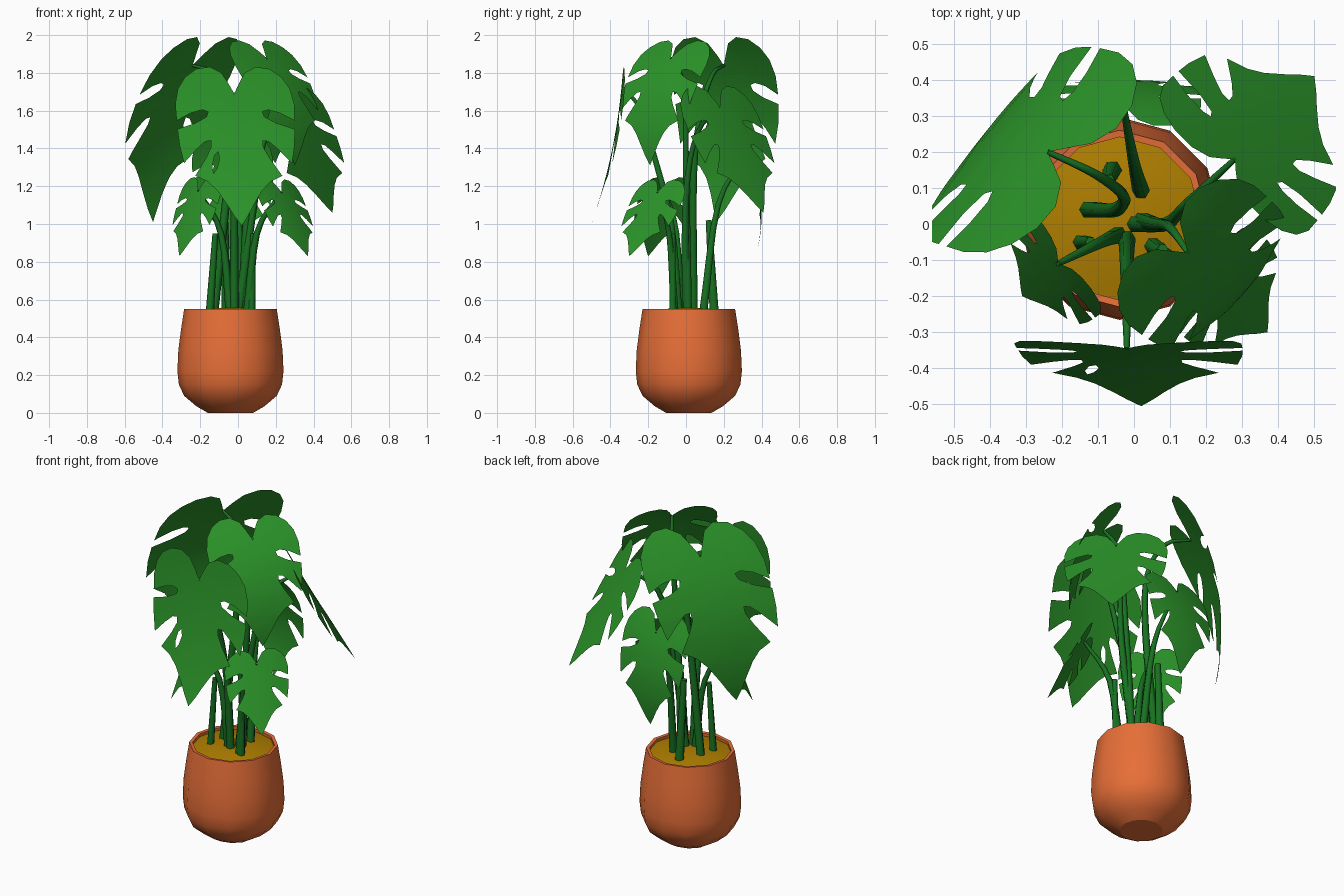
import bpy, bmesh, math
from mathutils import Vector

if "Cube" in bpy.data.objects:
    bpy.data.objects.remove(bpy.data.objects["Cube"])


def material(name, rgb):
    m = bpy.data.materials.new(name)
    m.diffuse_color = (*rgb, 1)
    m.use_nodes = True
    m.node_tree.nodes["Principled BSDF"].inputs["Base Color"].default_value = m.diffuse_color
    return m


TERRACOTTA = material("terracotta", (0.86, 0.17, 0.042))
SOIL = material("soil", (0.43, 0.21, 0.0))
LEAF = material("leaf_green", (0.024, 0.295, 0.022))
STEM = material("stem_green", (0.009, 0.165, 0.015))


def finish(bm, name, mat, angle=40):
    for f in bm.faces:
        f.smooth = True
    me = bpy.data.meshes.new(name)
    bm.to_mesh(me)
    bm.free()
    me.set_sharp_from_angle(angle=math.radians(angle))
    me.materials.append(mat)
    ob = bpy.data.objects.new(name, me)
    bpy.context.collection.objects.link(ob)
    return ob


def skin(bm, rings, cap_start=True, cap_end=True):
    n = len(rings[0])
    for a, b in zip(rings, rings[1:]):
        for i in range(n):
            j = (i + 1) % n
            bm.faces.new((a[i], a[j], b[j], b[i]))
    if cap_start:
        bm.faces.new(rings[0][::-1])
    if cap_end:
        bm.faces.new(rings[-1])


def lathe(name, profile, mat, centre, sides=12, angle=40):
    bm = bmesh.new()
    rings = []
    for r, z in profile:
        rings.append([bm.verts.new((centre[0] + r * math.cos(2 * math.pi * i / sides),
                                    centre[1] + r * math.sin(2 * math.pi * i / sides), z))
                      for i in range(sides)])
    skin(bm, rings)
    return finish(bm, name, mat, angle)


# Pot with an inner lip and flat foot, and slightly domed soil
CENTRE = (-0.04, 0.015)
lathe("pot", [(0.12, 0), (0.18, 0.035), (0.245, 0.09), (0.273, 0.15), (0.281, 0.22),
              (0.276, 0.33), (0.262, 0.44), (0.245, 0.55), (0.226, 0.548), (0.228, 0.5)],
      TERRACOTTA, CENTRE, angle=30.1)
lathe("soil", [(0.23, 0.5), (0.229, 0.53), (0.15, 0.547), (0.07, 0.556)], SOIL, CENTRE)


# Tapered six-sided stems along a smooth path
def stem(name, points, r0=0.025, r1=0.008, sides=6):
    p = [Vector(q) for q in points]
    p = [2 * p[0] - p[1]] + p + [2 * p[-1] - p[-2]]
    path = []
    for k in range(1, len(p) - 2):
        a, b, c, d = p[k - 1:k + 3]
        for s in range(4):
            t = s / 4
            path.append(0.5 * (2 * b + (c - a) * t + (2 * a - 5 * b + 4 * c - d) * t * t
                               + (3 * b - a - 3 * c + d) * t ** 3))
    path.append(p[-2])
    bm = bmesh.new()
    rings = []
    for k, c in enumerate(path):
        tan = (path[min(k + 1, len(path) - 1)] - path[max(k - 1, 0)]).normalized()
        rot = Vector((0, 0, 1)).rotation_difference(tan)
        r = r0 + (r1 - r0) * k / (len(path) - 1)
        rings.append([bm.verts.new(c + rot @ Vector((r * math.cos(i * 2 * math.pi / sides),
                                                     r * math.sin(i * 2 * math.pi / sides), 0)))
                      for i in range(sides)])
    skin(bm, rings)
    finish(bm, name, STEM, 65)


# Right half of the leaf outline: notch, lobe, two slits, pointed corner, tip
HALF = [(0, 0), (0.025, -0.05), (0.06, -0.11), (0.12, -0.142), (0.19, -0.132), (0.25, -0.09),
        (0.29, -0.03), (0.308, 0.05), (0.306, 0.14), (0.23, 0.1), (0.17, 0.085), (0.14, 0.095),
        (0.15, 0.122), (0.21, 0.155), (0.304, 0.185), (0.298, 0.27), (0.28, 0.37), (0.215, 0.3),
        (0.165, 0.255), (0.135, 0.25), (0.135, 0.285), (0.165, 0.345), (0.225, 0.44),
        (0.16, 0.475), (0.115, 0.525), (0.07, 0.6), (0.035, 0.665), (0, 0.72)]
# Small closed hole beside the midrib
HOLE = [(0.1, 0.31), (0.12, 0.33), (0.135, 0.39), (0.13, 0.43), (0.11, 0.4), (0.095, 0.35)]


def leaf(name, base, tip, facing, width, bend=0.12, holes=()):
    """Flat outline, cut into strips, then mapped onto a gently bent blade."""
    bm = bmesh.new()
    loops = [HALF + [(-u, v) for u, v in HALF[-2:0:-1]]]
    loops += [[(s * u, v) for u, v in HOLE] for s in holes]
    edges = []
    for pts in loops:
        vs = [bm.verts.new((u, v, 0)) for u, v in pts]
        edges += [bm.edges.new((vs[i - 1], vs[i])) for i in range(len(vs))]
    bmesh.ops.triangle_fill(bm, use_beauty=True, use_dissolve=False, edges=edges)
    cuts = [((0, v, 0), (0, 1, 0)) for v in (-0.06, 0.04, 0.16, 0.28, 0.4, 0.5, 0.6)]
    cuts += [((u, 0, 0), (1, 0, 0)) for u in (-0.2, -0.1, 0, 0.1, 0.2)]
    for co, no in cuts:
        bmesh.ops.bisect_plane(bm, geom=bm.verts[:] + bm.edges[:] + bm.faces[:],
                               plane_co=co, plane_no=no, dist=1e-5)
    base, tip = Vector(base), Vector(tip)
    out = Vector((*facing, 0)).normalized()
    across = Vector((-out.y, out.x, 0))
    axis = tip - base
    normal = across.cross(axis).normalized()
    if normal.dot(out) < 0:
        normal = -normal
    for v in bm.verts:
        u, t = v.co.x / 0.308, v.co.y / 0.72
        off = -bend * axis.length * t * (1 - t) - 0.02 * u * u
        v.co = base + across * (u * width / 2) + axis * t + normal * off
    bm.normal_update()
    if sum((f.normal * f.calc_area() for f in bm.faces), Vector()).dot(out) < 0:
        bmesh.ops.reverse_faces(bm, faces=bm.faces[:])
    finish(bm, name, LEAF, 60)


# Leaves: base, tip, facing direction, width, bend (negative arches outward)
leaf("front_leaf", (-0.02, -0.345, 1.69), (0.02, -0.505, 0.99), (0, -1), 0.63, holes=(-1,))
leaf("back_left_leaf", (-0.24, 0.2, 1.84), (-0.45, 0.16, 1.01), (-0.58, 0.45), 0.70, -0.4)
leaf("back_right_leaf", (0.28, 0.18, 1.62), (0.5, 0.41, 1.06), (1, 1), 0.57, 0.03)
leaf("upper_right_leaf", (0.15, -0.08, 1.88), (0.30, -0.19, 1.31), (1, -0.9), 0.52, -0.45)
leaf("lower_right_leaf", (0.23, -0.15, 1.17), (0.37, -0.3, 0.83), (1, -0.85), 0.36, 0)
leaf("lower_left_leaf", (-0.21, -0.11, 1.18), (-0.31, -0.2, 0.83), (-0.8, -0.6), 0.36, 0)
leaf("lower_back_leaf", (-0.03, 0.33, 1.38), (-0.02, 0.37, 0.83), (0, 1), 0.43, -0.35)

# Leaf stems
stem("front_stem", [(-0.02, -0.04, 0.52), (-0.02, -0.08, 1.0), (-0.02, -0.18, 1.4),
                    (-0.02, -0.26, 1.64), (-0.02, -0.345, 1.69)])
stem("back_left_stem", [(-0.13, 0.04, 0.52), (-0.05, 0.04, 1.25), (-0.03, 0.08, 1.6),
                        (-0.11, 0.14, 1.79), (-0.24, 0.2, 1.84)])
stem("back_right_stem", [(0, 0, 0.52), (0.09, 0, 1.15), (0.15, 0.06, 1.48), (0.28, 0.18, 1.62)])
stem("upper_right_stem", [(0.02, 0.01, 0.52), (0.06, 0, 1.25), (0.1, -0.01, 1.72),
                          (0.15, -0.08, 1.88)])
stem("lower_right_stem", [(0.05, -0.06, 0.52), (0.1, -0.09, 0.95), (0.23, -0.15, 1.17)])
stem("lower_left_stem", [(-0.04, -0.03, 0.52), (-0.09, -0.05, 0.95), (-0.21, -0.11, 1.18)])
stem("lower_back_stem", [(0.02, 0.09, 0.52), (0, 0.17, 1.1), (-0.03, 0.33, 1.38)])

# Bare cut stems
stem("bare_stem_back", [(-0.06, 0.15, 0.52), (-0.07, 0.12, 1.02)], 0.028, 0.018)
stem("bare_stem_left", [(-0.15, -0.05, 0.52), (-0.12, -0.05, 0.95)], 0.022, 0.015)
stem("bare_stem_right", [(0.07, -0.07, 0.52), (0.08, -0.07, 0.95)], 0.022, 0.015)
